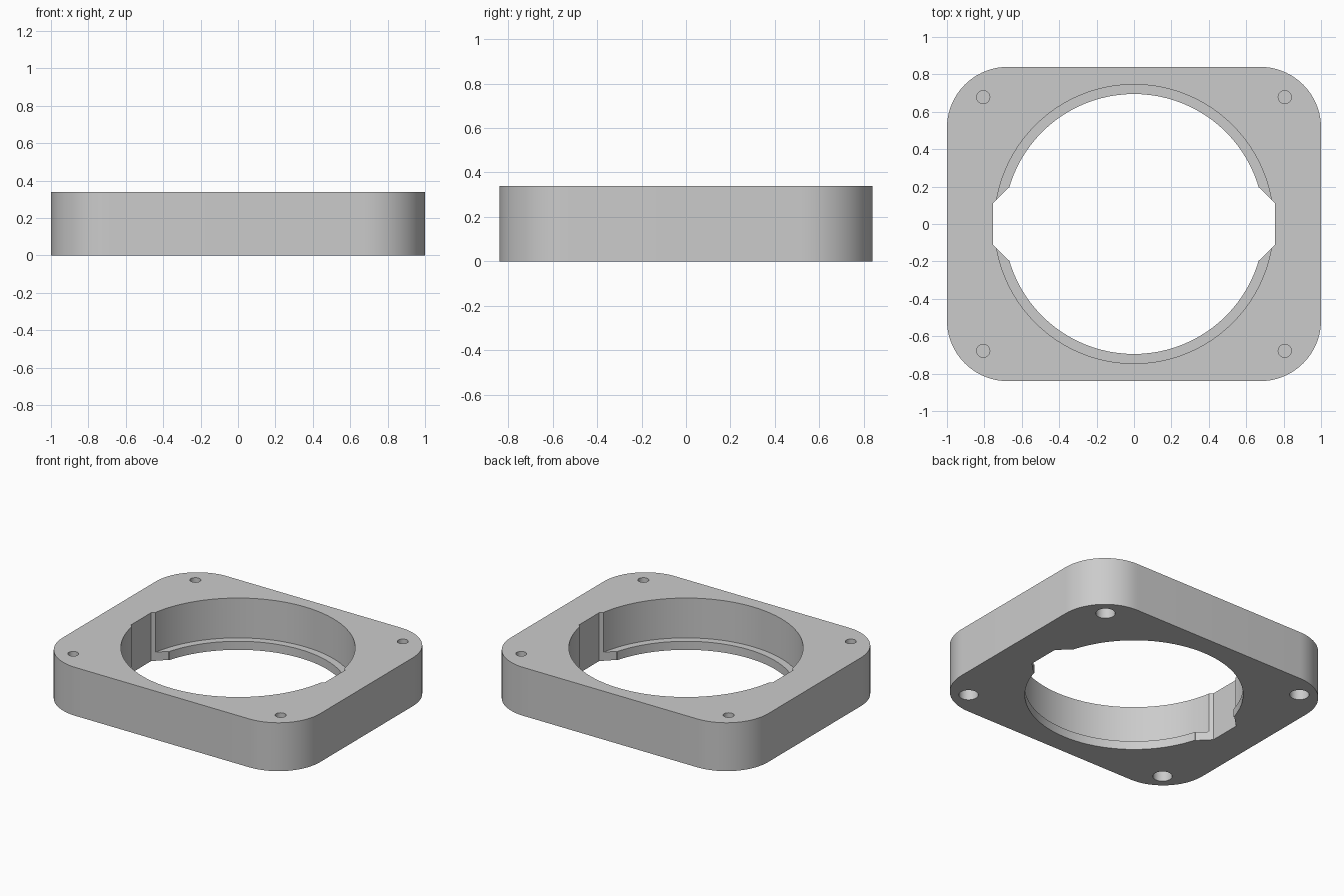
import bpy
import bmesh
from math import cos, sin, pi, radians

cube = bpy.data.objects.get("Cube")
if cube:
    bpy.data.objects.remove(cube, do_unlink=True)

HEIGHT = 0.34
HALF_X, HALF_Y, CORNER = 1.0, 0.84, 0.325
HOLE_X, HOLE_Y = 0.806, 0.678
LEDGE_Z = 0.06
OVER = 0.1  # how far cutters reach past the faces

grey = bpy.data.materials.new("plain grey")
grey.use_nodes = True
colour = (0.6, 0.6, 0.6, 1)
grey.diffuse_color = colour
grey.node_tree.nodes["Principled BSDF"].inputs["Base Color"].default_value = colour


def prism(name, outline, z0, z1):
    """Extrude a counter-clockwise outline from z0 to z1."""
    bm = bmesh.new()
    base = bm.faces.new([bm.verts.new((x, y, z0)) for x, y in outline])
    top = bmesh.ops.extrude_face_region(bm, geom=[base])["geom"]
    verts = [v for v in top if isinstance(v, bmesh.types.BMVert)]
    bmesh.ops.translate(bm, verts=verts, vec=(0, 0, z1 - z0))
    bmesh.ops.recalc_face_normals(bm, faces=bm.faces)
    mesh = bpy.data.meshes.new(name)
    bm.to_mesh(mesh)
    bm.free()
    mesh.materials.append(grey)
    obj = bpy.data.objects.new(name, mesh)
    bpy.context.collection.objects.link(obj)
    return obj


def arc(cx, cy, r, start, sweep, steps):
    return [(cx + r * cos(start + sweep * i / steps),
             cy + r * sin(start + sweep * i / steps)) for i in range(steps + 1)]


def circle(r, steps, cx=0, cy=0):
    return arc(cx, cy, r, 0, 2 * pi, steps)[:-1]


# Rounded rectangular plate
outline = []
for i, (sx, sy) in enumerate([(1, 1), (-1, 1), (-1, -1), (1, -1)]):
    outline += arc(sx * (HALF_X - CORNER), sy * (HALF_Y - CORNER),
                   CORNER, i * pi / 2, pi / 2, 18)
plate = prism("mounting_plate", outline, 0, HEIGHT)

# Wide bore, narrower lip below it, and the keyed slot across both sides
slot = [(0.754, -0.112), (0.754, 0.112), (0.674, 0.192), (-0.674, 0.192),
        (-0.754, 0.112), (-0.754, -0.112), (-0.674, -0.192), (0.674, -0.192)]
cutters = [
    prism("bore_cutter", circle(0.746, 96), LEDGE_Z, HEIGHT + OVER),
    prism("lip_cutter", circle(0.695, 96), -OVER, HEIGHT),
    prism("slot_cutter", slot, -OVER, HEIGHT + OVER),
]

# Corner screw holes: narrow from above, wide pockets from below
for sx in (-1, 1):
    for sy in (-1, 1):
        x, y = sx * HOLE_X, sy * HOLE_Y
        cutters.append(prism("screw_cutter", circle(0.035, 32, x, y), 0.2, HEIGHT + OVER))
        cutters.append(prism("pocket_cutter", circle(0.062, 32, x, y), -OVER, 0.18))

bpy.ops.object.select_all(action="DESELECT")
bpy.context.view_layer.objects.active = plate
plate.select_set(True)
for cutter in cutters:
    cutter.hide_render = True
    mod = plate.modifiers.new("cut", "BOOLEAN")
    mod.operation = "DIFFERENCE"
    mod.solver = "EXACT"
    mod.object = cutter
    bpy.ops.object.modifier_apply(modifier=mod.name)
    bpy.data.objects.remove(cutter, do_unlink=True)

bpy.ops.object.shade_smooth_by_angle(angle=radians(25))
